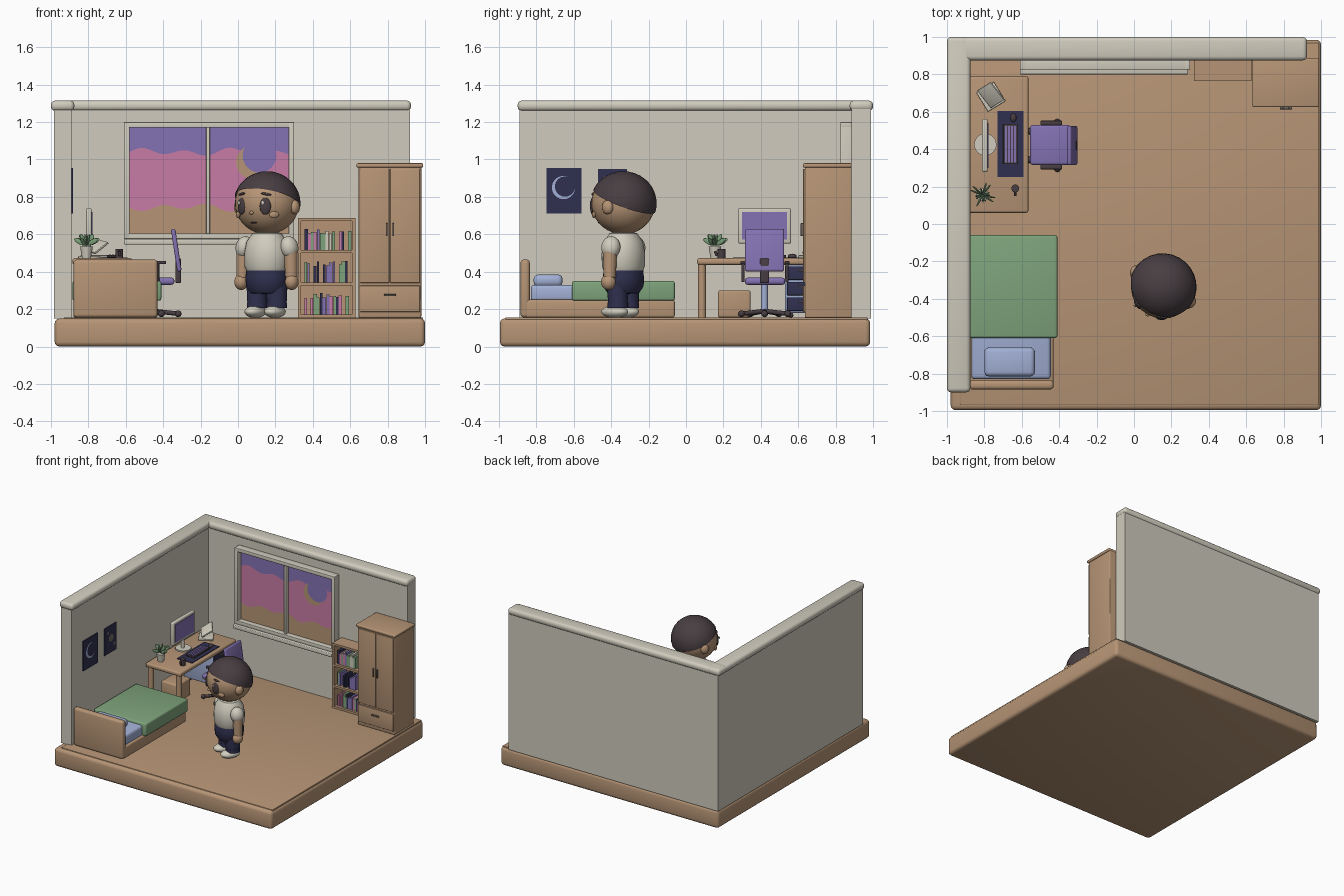
import bpy, bmesh, math, random
from mathutils import Matrix, Vector, Euler

random.seed(4)
if "Cube" in bpy.data.objects:
    bpy.data.objects.remove(bpy.data.objects["Cube"], do_unlink=True)


def material(name, *rgb):
    mat = bpy.data.materials.new(name)
    mat.use_nodes = True
    mat.diffuse_color = (*rgb, 1)
    mat.node_tree.nodes["Principled BSDF"].inputs["Base Color"].default_value = (*rgb, 1)
    return mat


cream = material("cream", .63, .6, .51)
tan = material("tan wood", .47, .3, .18)
navy = material("navy", .03, .03, .08)
purple = material("purple", .23, .17, .45)
pink = material("pink", .58, .2, .38)
green = material("green", .21, .37, .2)
blue = material("pale blue", .36, .43, .66)
dark = material("charcoal", .065, .048, .055)
metal = material("dull metal", .17, .14, .12)
made = []


def finish(bm, name, mat):
    mesh = bpy.data.meshes.new(name)
    bm.to_mesh(mesh)
    bm.free()
    mesh.materials.append(mat)
    ob = bpy.data.objects.new(name, mesh)
    bpy.context.collection.objects.link(ob)
    made.append(ob)
    return ob


def box(name, xs, ys, zs, mat, bevel=0, turn=(0, 0, 0)):
    """Box between ranges, rounded and turned about its own centre."""
    bm = bmesh.new()
    bmesh.ops.create_cube(bm, size=1)
    spans = (xs, ys, zs)
    bmesh.ops.scale(bm, verts=bm.verts, vec=[hi - lo for lo, hi in spans])
    if bevel:
        bmesh.ops.bevel(bm, geom=bm.edges[:], offset=bevel, segments=3, profile=.5, affect='EDGES')
    centre = Vector([(lo + hi) / 2 for lo, hi in spans])
    bm.transform(Matrix.Translation(centre) @ Euler(turn).to_matrix().to_4x4())
    return finish(bm, name, mat)


def ball(name, centre, radii, mat, turn=(0, 0, 0), cut=None):
    """Ellipsoid, optionally keeping only the side a plane normal points to."""
    bm = bmesh.new()
    bmesh.ops.create_uvsphere(bm, u_segments=28, v_segments=18, radius=1)
    bmesh.ops.scale(bm, verts=bm.verts, vec=radii)
    if cut:
        bmesh.ops.bisect_plane(bm, geom=bm.verts[:] + bm.edges[:] + bm.faces[:],
                               plane_co=cut[0], plane_no=cut[1], clear_inner=True)
    bm.transform(Matrix.Translation(centre) @ Euler(turn).to_matrix().to_4x4())
    return finish(bm, name, mat)


def rod(name, start, end, radius, mat, end_radius=None):
    start, end = Vector(start), Vector(end)
    bm = bmesh.new()
    bmesh.ops.create_cone(bm, cap_ends=True, segments=20, radius1=radius,
                          radius2=end_radius or radius, depth=(end - start).length)
    spin = (end - start).to_track_quat('Z', 'Y').to_matrix().to_4x4()
    bm.transform(Matrix.Translation((start + end) / 2) @ spin)
    return finish(bm, name, mat)


def lathe(name, profile, mat, squash=1):
    bm = bmesh.new()
    verts = [bm.verts.new((r, 0, z)) for r, z in profile]
    edges = [bm.edges.new(pair) for pair in zip(verts, verts[1:])]
    bmesh.ops.spin(bm, geom=verts + edges, axis=(0, 0, 1), cent=(0, 0, 0),
                   angle=math.tau, steps=28, use_merge=True)
    bmesh.ops.remove_doubles(bm, verts=bm.verts, dist=.0001)
    bmesh.ops.recalc_face_normals(bm, faces=bm.faces)
    bmesh.ops.scale(bm, verts=bm.verts, vec=(1, squash, 1))
    return finish(bm, name, mat)


def sheet(name, points, place, mat):
    """Flat painted shape; place maps a 2D point onto the wall."""
    bm = bmesh.new()
    bm.faces.new([bm.verts.new(place(u, v)) for u, v in points])
    return finish(bm, name, mat)


def circle(u, v, radius):
    angles = [math.tau * i / 32 for i in range(32)]
    return [(u + radius * math.cos(a), v + radius * math.sin(a)) for a in angles]


# Base and walls with rounded caps
box("base", (-.98, 1), (-.995, .985), (0, .15), tan, .025)
box("floor", (-.93, .99), (-.965, .97), (.14, .155), tan, .003)
box("left_wall", (-.985, -.89), (-.89, .99), (.15, 1.28), cream)
box("back_wall", (-.985, .92), (.885, .99), (.15, 1.28), cream)
box("left_wall_cap", (-1, -.875), (-.9, 1), (1.26, 1.315), cream, .022)
box("back_wall_cap", (-1, .925), (.875, 1), (1.26, 1.315), cream, .022)

# Window with a painted sunset
wave = [(-.58 + .85 * i / 30, .016 * math.sin(i * .75) + .008 * math.sin(i * .4)) for i in range(31)]
box("window_pane", (-.59, .28), (.87, .886), (.59, 1.18), pink)
sheet("sky", [(u, 1.04 + w) for u, w in wave] + [(.27, 1.18), (-.58, 1.18)],
      lambda u, v: (u, .868, v), purple)
sheet("hills", [(-.58, .6), (.27, .6)] + [(u, .745 - w) for u, w in reversed(wave)],
      lambda u, v: (u, .868, v), tan)
sheet("moon", circle(.08, .985, .09), lambda u, v: (u, .866, v), tan)
sheet("moon_shadow", circle(.115, 1.02, .09), lambda u, v: (u, .864, v), purple)
for x in (-.61, .27):
    box("window_side", (x, x + .03), (.825, .886), (.58, 1.2), cream, .004)
box("window_top", (-.61, .3), (.825, .886), (1.17, 1.2), cream, .004)
box("window_bottom", (-.61, .3), (.825, .886), (.575, .605), cream, .004)
box("window_bar", (-.17, -.15), (.84, .886), (.6, 1.18), cream, .004)
box("window_sill", (-.61, .29), (.8, .886), (.545, .575), cream, .006)

# Posters
def on_wall(u, v):
    return (-.879, u, v)


box("poster_large", (-.89, -.882), (-.745, -.56), (.71, .955), navy)
sheet("poster_ring", circle(-.655, .85, .062), on_wall, blue)
sheet("poster_ring_centre", circle(-.647, .855, .054), lambda u, v: (-.877, u, v), navy)
box("poster_small", (-.89, -.882), (-.47, -.315), (.73, .95), navy)
for y, z, r in ((-.39, .85, .03), (-.43, .9, .012), (-.35, .79, .014)):
    sheet("poster_dot", circle(y, z, r), on_wall, metal)

# Bed
box("bed_frame", (-.88, -.43), (-.86, -.06), (.155, .25), tan, .012)
box("headboard", (-.88, -.43), (-.885, -.835), (.155, .465), tan, .018)
box("mattress", (-.87, -.445), (-.83, -.08), (.24, .33), blue, .02)
box("pillow", (-.8, -.53), (-.815, -.66), (.32, .385), blue, .025)
box("blanket", (-.885, -.41), (-.61, -.06), (.245, .35), green, .012)

# Desk, drawers and storage box
box("desk_top", (-.885, -.565), (.06, .79), (.437, .472), tan, .012)
for x in (-.85, -.595):
    for y in (.085, .765):
        rod("desk_leg", (x, y, .155), (x, y, .44), .022, tan)
box("drawer_unit", (-.86, -.6), (.53, .74), (.18, .437), blue, .008)
for i in range(3):
    z = .19 + i * .083
    box("drawer_front", (-.61, -.59), (.54, .73), (z, z + .073), navy, .004)
    box("drawer_handle", (-.59, -.58), (.6, .67), (z + .045, z + .053), metal)
for x in (-.83, -.63):
    for y in (.56, .71):
        ball("drawer_wheel", (x, y, .168), (.014, .014, .014), dark)
box("storage_box", (-.82, -.67), (.17, .345), (.155, .3), tan, .012)

# Monitor and desk things
rod("monitor_base", (-.795, .425, .472), (-.795, .425, .482), .06, cream)
rod("monitor_post", (-.8, .425, .475), (-.8, .425, .6), .014, cream)
box("monitor", (-.812, -.782), (.278, .562), (.55, .74), cream, .01)
box("monitor_screen", (-.785, -.778), (.3, .54), (.572, .72), purple)
box("desk_mat", (-.73, -.592), (.25, .605), (.472, .477), navy)
box("keyboard", (-.7, -.622), (.32, .535), (.477, .489), dark, .003)
for i in range(4):
    x = -.69 + i * .016
    box("key_row", (x, x + .011), (.33, .525), (.489, .493), purple)
ball("mouse", (-.645, .568, .482), (.016, .024, .014), dark)
box("open_book", (-.82, -.71), (.62, .74), (.475, .488), cream, .003, (0, 0, .55))
box("book_page", (-.815, -.715), (.63, .75), (.53, .542), cream, .003, (.2, -.6, .55))
rod("mug", (-.635, .19, .472), (-.635, .19, .522), .021, dark)
rod("mug_handle", (-.635, .165, .485), (-.635, .155, .51), .007, dark)
rod("plant_pot", (-.81, .155, .472), (-.81, .155, .535), .024, cream, .034)
for i in range(14):
    a, lean = i * 2.4, .5 + .6 * (i % 2)
    reach = .02 + .02 * (i % 2)
    ball("leaf", (-.81 + reach * math.cos(a), .155 + reach * math.sin(a), .58 - reach / 2),
         (.013, .005, .034), green, (0, lean, a))

# Office chair
box("chair_seat", (-.555, -.34), (.315, .53), (.33, .368), purple, .015)
box("chair_back", (-.342, -.318), (.315, .525), (.4, .63), purple, .011, (0, -.15, 0))
box("chair_spine", (-.335, -.305), (.395, .445), (.34, .47), dark, .006)
rod("chair_post", (-.45, .42, .18), (-.45, .42, .335), .018, blue)
for i in range(5):
    a = math.tau * i / 5
    foot = Vector((-.45 + .13 * math.cos(a), .42 + .13 * math.sin(a), .175))
    rod("chair_foot", (-.45, .42, .19), foot, .012, dark)
    ball("chair_wheel", foot, (.018, .018, .018), dark)
for y in (.305, .54):
    box("armrest", (-.5, -.385), (y - .013, y + .013), (.44, .458), dark, .005)
    rod("armrest_post", (-.43, y, .345), (-.43, y, .445), .009, dark)

# Bookshelf with random books
for x in (.32, .61):
    box("shelf_side", (x, x + .018), (.765, .886), (.155, .685), tan)
for z in (.155, .325, .5, .67):
    box("shelf_board", (.32, .628), (.765, .886), (z, z + .017), tan)
box("shelf_back", (.32, .628), (.872, .886), (.155, .685), tan)
for level in (.172, .342, .517):
    x = .355
    while x < .59:
        width, tall = random.uniform(.012, .02), random.uniform(.085, .115)
        colour = random.choice((green, green, purple, pink, cream, navy))
        box("book", (x, x + width), (.785, .87), (level, level + tall), colour)
        x += width + random.choice((.001, .001, .001, .02))

# Wardrobe
box("wardrobe_body", (.645, .98), (.635, .885), (.155, .965), tan, .006)
box("wardrobe_top", (.633, .99), (.625, .886), (.957, .98), tan, .008)
for x, grip in ((.652, .79), (.815, .825)):
    box("wardrobe_door", (x, x + .158), (.626, .64), (.34, .95), tan, .004)
    box("door_handle", (grip, grip + .01), (.613, .628), (.59, .66), metal, .003)
box("wardrobe_drawer", (.652, .973), (.626, .64), (.185, .325), tan, .004)
box("wardrobe_drawer_handle", (.78, .845), (.613, .628), (.27, .28), metal, .003)

# Person, built facing the front and then turned
first = len(made)
ball("head", (0, 0, .765), (.172, .17, .165), tan)
ball("hair", (0, 0, .765), (.18, .178, .172), dark, cut=((0, 0, .015), (0, .42, 1)))
lathe("shirt", [(0, .4), (.11, .4), (.123, .43), (.124, .5), (.112, .56), (.08, .605), (0, .625)], cream, .92)
lathe("hips", [(0, .28), (.09, .285), (.114, .32), (.118, .37), (.11, .42), (0, .42)], navy, .92)
rod("neck", (0, 0, .58), (0, 0, .64), .05, tan)
for side in (-1, 1):
    ball("ear", (side * .172, 0, .745), (.024, .032, .038), tan)
    ball("eye", (side * .073, -.149, .75), (.03, .012, .045), dark, (0, 0, side * .45))
    ball("eye_shine", (side * .073 - .008, -.163, .768), (.008, .004, .011), cream)
    ball("eyebrow", (side * .075, -.143, .815), (.028, .008, .007), dark, (0, side * .15, side * .45))
    ball("cheek", (side * .11, -.119, .705), (.026, .009, .018), tan, (0, 0, side * .72))
    ball("sleeve", (side * .137, 0, .53), (.047, .052, .06), cream, (0, -side * .2, 0))
    rod("forearm", (side * .15, 0, .37), (side * .145, 0, .52), .033, tan, .038)
    ball("hand", (side * .155, -.005, .345), (.036, .04, .043), tan)
    rod("trouser_leg", (side * .06, 0, .205), (side * .06, 0, .34), .052, navy, .058)
    rod("trouser_cuff", (side * .06, 0, .205), (side * .06, 0, .235), .056, navy)
    ball("shoe", (side * .06, -.02, .186), (.05, .078, .033), cream)
ball("nose", (0, -.17, .715), (.012, .01, .009), tan)
ball("mouth", (0, -.143, .662), (.02, .006, .004), dark)
for ob in made[first:]:
    ob.matrix_world = Matrix.Translation((.155, -.335, 0)) @ Matrix.Rotation(-.51, 4, 'Z')

# Smooth shading with sharp edges kept
bpy.ops.object.select_all(action='DESELECT')
for ob in made:
    ob.select_set(True)
bpy.context.view_layer.objects.active = made[0]
bpy.ops.object.shade_smooth_by_angle(angle=math.radians(40))
